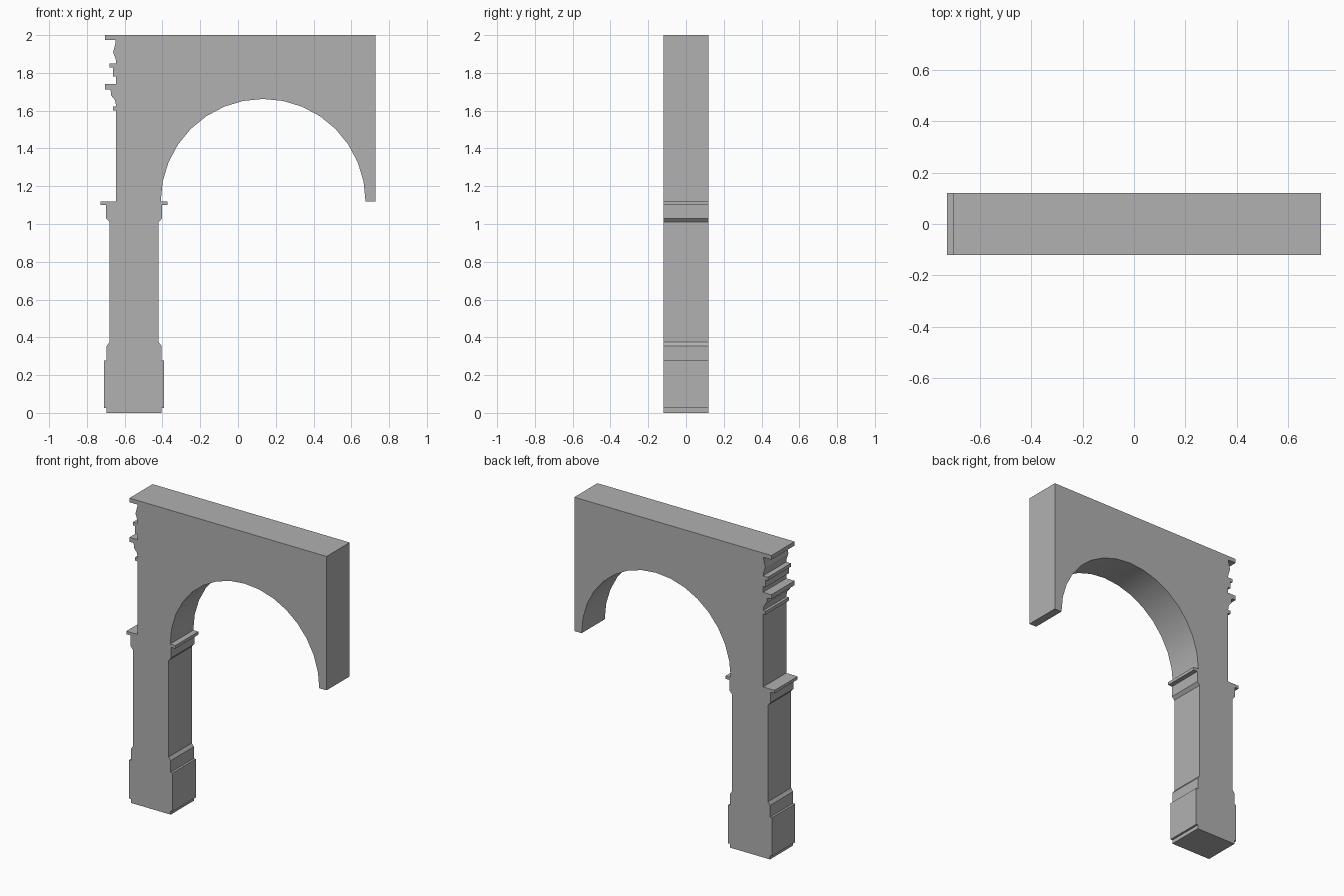
import bpy
import bmesh
from math import cos, sin, pi, radians

cube = bpy.data.objects.get("Cube")
if cube:
    bpy.data.objects.remove(cube, do_unlink=True)

HALF_DEPTH = 0.12
PIER_X = -0.55
SPRING_Z = 1.12
WALL_LEFT, WALL_RIGHT = -0.645, 0.728

# Plain grey stone
stone = bpy.data.materials.new("grey stone")
stone.use_nodes = True
grey = (0.44, 0.44, 0.44, 1)
stone.diffuse_color = grey
stone.node_tree.nodes["Principled BSDF"].inputs["Base Color"].default_value = grey

# Pier half profile from the floor up: (half width, height)
pier = [(0.145, 0), (0.145, 0.025), (0.159, 0.025), (0.159, 0.278),
        (0.145, 0.278), (0.145, 0.355), (0.13, 0.375), (0.13, 1.01),
        (0.148, 1.03), (0.148, 1.1), (0.178, 1.1), (0.178, SPRING_Z)]

# Cornice mouldings from the bottom up: (projection from the wall, height)
cornice = [(0, 1.6), (0.018, 1.6), (0.018, 1.622), (0, 1.622), (0.006, 1.655),
           (0.026, 1.68), (0.03, 1.713), (0.06, 1.713), (0.06, 1.742),
           (0, 1.742), (0, 1.78), (0.018, 1.78), (0.018, 1.828),
           (0.034, 1.828), (0.034, 1.85), (0, 1.85), (0.002, 1.87),
           (0.016, 1.91), (0.003, 1.96), (0.003, 1.973), (0.06, 1.973), (0.06, 2)]

# Semicircular opening, from the right springing to the left
ARCH_X, RADIUS, STEPS = 0.133, 0.542, 16
arch = [(ARCH_X + RADIUS * cos(pi * i / STEPS),
         SPRING_Z + RADIUS * sin(pi * i / STEPS)) for i in range(STEPS + 1)]

# Join the parts into one closed outline
outline = [(PIER_X - w, z) for w, z in pier]
outline += [(WALL_LEFT, SPRING_Z)]
outline += [(WALL_LEFT - d, z) for d, z in cornice]
outline += [(WALL_RIGHT, 2), (WALL_RIGHT, SPRING_Z)]
outline += arch
outline += [(PIER_X + w, z) for w, z in reversed(pier)]

# Extrude the outline through the wall thickness
bm = bmesh.new()
front = bm.faces.new([bm.verts.new((x, -HALF_DEPTH, z)) for x, z in outline])
result = bmesh.ops.extrude_face_region(bm, geom=[front], use_keep_orig=True)
moved = [v for v in result["geom"] if isinstance(v, bmesh.types.BMVert)]
bmesh.ops.translate(bm, verts=moved, vec=(0, 2 * HALF_DEPTH, 0))
bmesh.ops.recalc_face_normals(bm, faces=bm.faces)

mesh = bpy.data.meshes.new("arch_wall")
bm.to_mesh(mesh)
bm.free()
mesh.materials.append(stone)
wall = bpy.data.objects.new("arch_wall", mesh)
bpy.context.collection.objects.link(wall)

# Smooth the arch soffit, keeping the mouldings crisp
bpy.ops.object.select_all(action="DESELECT")
wall.select_set(True)
bpy.context.view_layer.objects.active = wall
bpy.ops.object.shade_smooth_by_angle(angle=radians(20))
